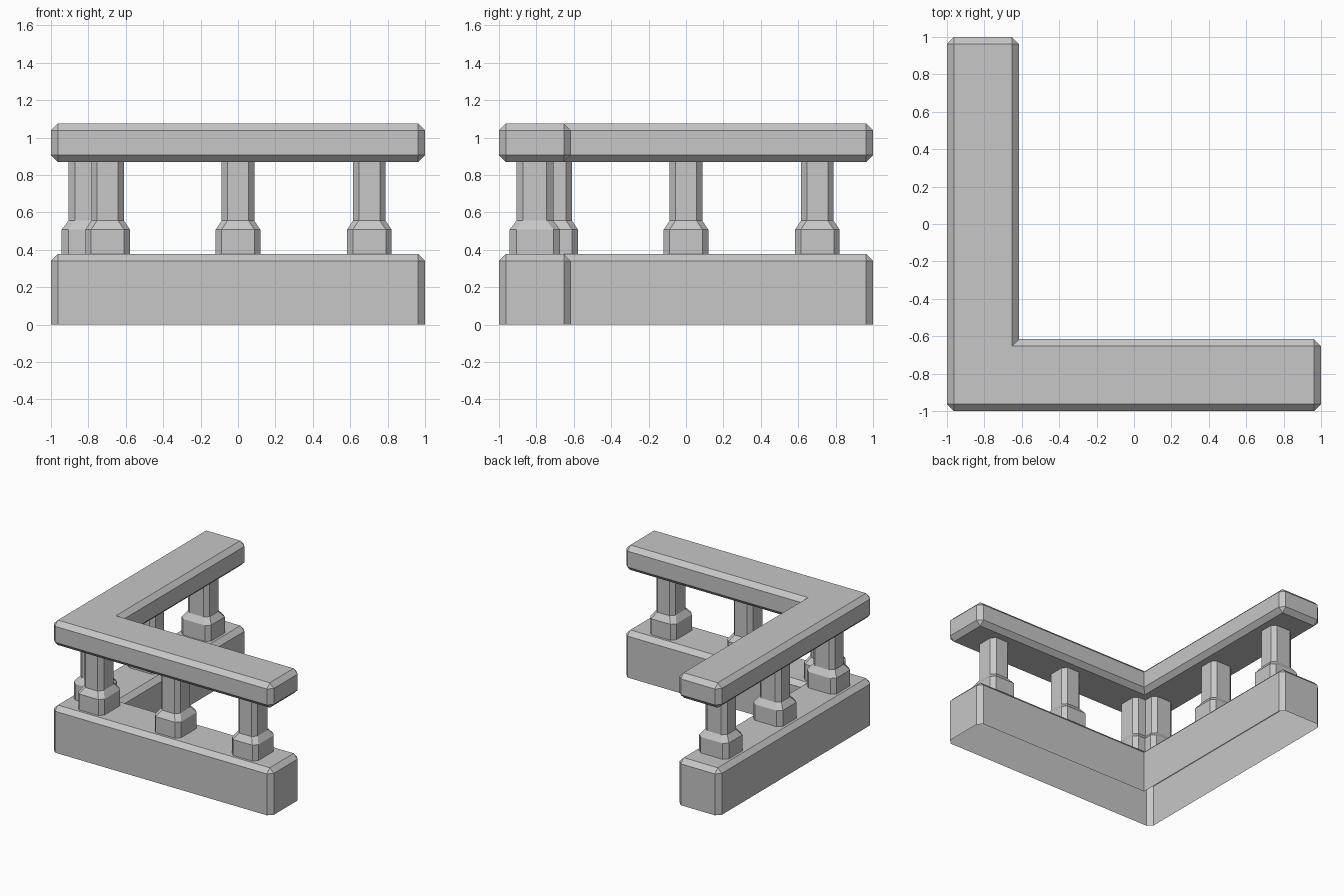
import bpy
import bmesh

cube = bpy.data.objects.get("Cube")
if cube:
    bpy.data.objects.remove(cube, do_unlink=True)

stone = bpy.data.materials.new("grey_stone")
stone.use_nodes = True
grey = (0.57, 0.57, 0.57, 1)
stone.diffuse_color = grey
stone.node_tree.nodes["Principled BSDF"].inputs["Base Color"].default_value = grey

INNER = -0.616                     # inner face of both arms
CENTRE = (INNER - 1) / 2           # centre line of both arms
BEVEL = 0.037
L_SHAPE = [(-1, -1), (1, -1), (1, INNER), (INNER, INNER), (INNER, 1), (-1, 1)]


def finish(name, bm):
    mesh = bpy.data.meshes.new(name)
    bm.to_mesh(mesh)
    bm.free()
    mesh.materials.append(stone)
    obj = bpy.data.objects.new(name, mesh)
    bpy.context.collection.objects.link(obj)


def corner_slab(name, bottom, top, closed):
    """L-shaped slab with chamfered edges and a sharp inner corner.
    An open slab has neither a bottom face nor a bottom chamfer."""
    bm = bmesh.new()
    face = bm.faces.new([bm.verts.new((x, y, bottom)) for x, y in L_SHAPE])
    grown = bmesh.ops.extrude_face_region(bm, geom=[face], use_keep_orig=True)["geom"]
    for v in grown:
        if isinstance(v, bmesh.types.BMVert):
            v.co.z = top
    bmesh.ops.recalc_face_normals(bm, faces=bm.faces)

    def chamfered(edge):
        a, b = (v.co for v in edge.verts)
        if abs(a.z - b.z) > 0.01:
            return not (abs(a.x - INNER) < 0.01 and abs(a.y - INNER) < 0.01)
        return closed or a.z > bottom + 0.01

    bmesh.ops.bevel(bm, geom=[e for e in bm.edges if chamfered(e)],
                    offset=BEVEL, offset_type='OFFSET', segments=1,
                    affect='EDGES', clamp_overlap=True)
    bmesh.ops.recalc_face_normals(bm, faces=bm.faces)
    if not closed:
        under = [f for f in bm.faces if all(v.co.z < bottom + 0.01 for v in f.verts)]
        bmesh.ops.delete(bm, geom=under, context='FACES')
    finish(name, bm)


def post(name, cx, cy, sx, sy):
    """Open-ended post with cut corners, stacked from (height, half width) rings."""
    bm = bmesh.new()
    rings = []
    for z, h in [(0.377, 0.119), (0.508, 0.119), (0.556, 0.087), (0.872, 0.087)]:
        c = h - 0.031
        outline = [(c, -h), (h, -c), (h, c), (c, h), (-c, h), (-h, c), (-h, -c), (-c, -h)]
        rings.append([bm.verts.new((cx + x * sx, cy + y * sy, z)) for x, y in outline])
    for low, high in zip(rings, rings[1:]):
        for i in range(8):
            j = (i + 1) % 8
            bm.faces.new((low[i], low[j], high[j], high[i]))
    finish(name, bm)


# Hollow plinth and solid handrail
corner_slab("plinth", 0, 0.377, False)
corner_slab("handrail", 0.87, 1.075, True)

# Three posts along each arm, slightly deeper across the arm than along it
DEPTH = 1.13
for n, along in enumerate((-0.697, 0, 0.702), 1):
    post(f"front_post_{n}", along, CENTRE, 1, DEPTH)
    post(f"side_post_{n}", CENTRE, along, DEPTH, 1)
